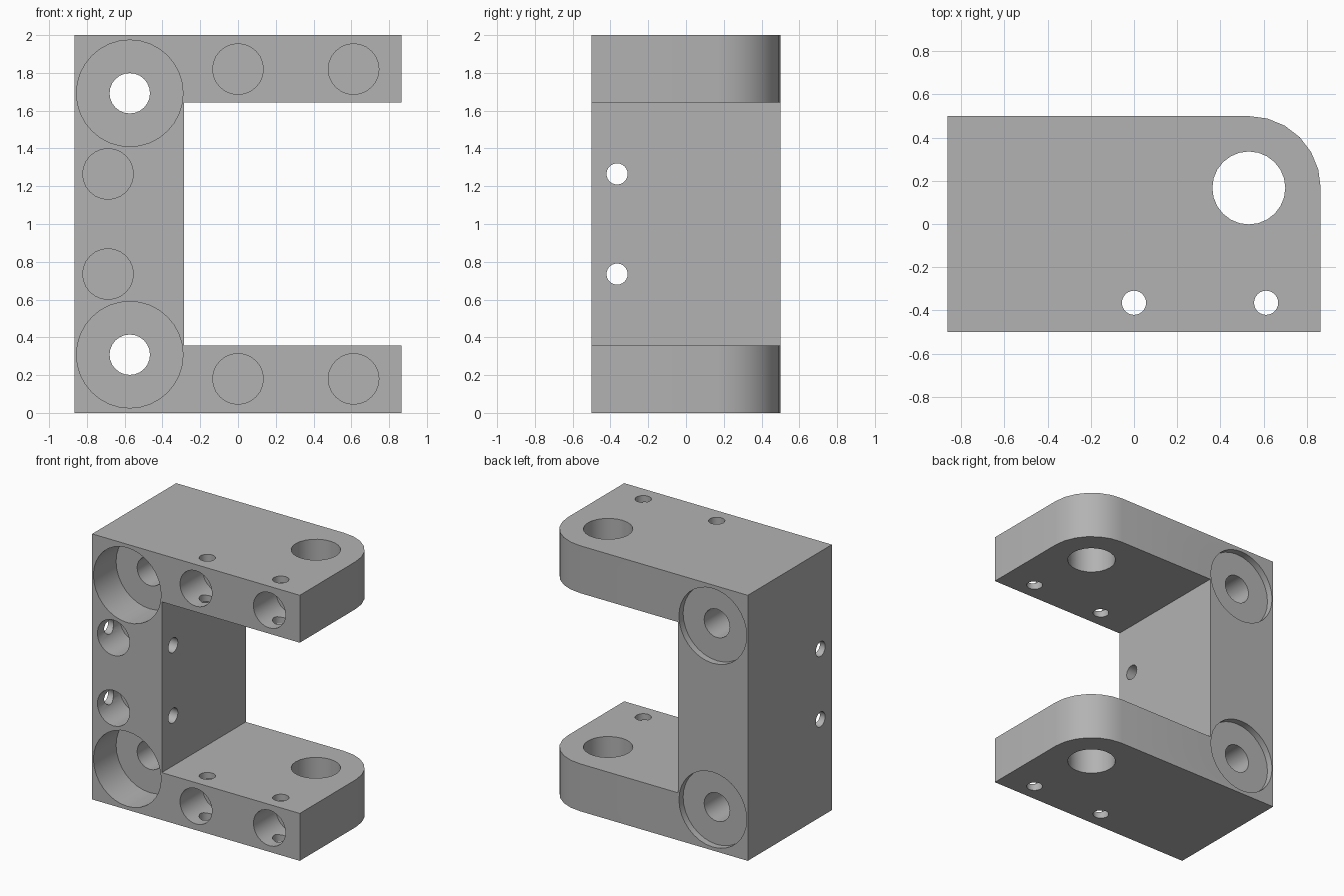
import bpy
import bmesh
from math import pi, sin, cos, radians
from mathutils import Matrix, Vector

cube = bpy.data.objects.get("Cube")
if cube:
    bpy.data.objects.remove(cube, do_unlink=True)

W, D, H = 0.865, 0.5, 2.0          # half width, half depth, height
COLUMN_X = -0.285                  # inner face of the upright
ARM = 0.357                        # arm thickness
R = 0.333                          # rounded arm corner

grey = bpy.data.materials.new("plain grey")
grey.use_nodes = True
colour = (0.45, 0.45, 0.45, 1)
grey.diffuse_color = colour
grey.node_tree.nodes["Principled BSDF"].inputs["Base Color"].default_value = colour


def new_object(name, bm):
    bmesh.ops.recalc_face_normals(bm, faces=bm.faces)
    mesh = bpy.data.meshes.new(name)
    bm.to_mesh(mesh)
    bm.free()
    mesh.materials.append(grey)
    obj = bpy.data.objects.new(name, mesh)
    bpy.context.collection.objects.link(obj)
    return obj


def prism(name, points, z0, z1):
    bm = bmesh.new()
    face = bm.faces.new([bm.verts.new((x, y, z0)) for x, y in points])
    top = bmesh.ops.extrude_face_region(bm, geom=[face])["geom"]
    verts = [v for v in top if isinstance(v, bmesh.types.BMVert)]
    bmesh.ops.translate(bm, verts=verts, vec=(0, 0, z1 - z0))
    return new_object(name, bm)


def cut(body, cutter):
    cutter.hide_render = True
    mod = body.modifiers.new("cut", 'BOOLEAN')
    mod.operation = 'DIFFERENCE'
    mod.solver = 'EXACT'
    mod.object = cutter
    bpy.context.view_layer.objects.active = body
    bpy.ops.object.modifier_apply(modifier=mod.name)
    bpy.data.objects.remove(cutter, do_unlink=True)


def drill(body, start, end, radius, sides=24):
    a, b = Vector(start), Vector(end)
    bm = bmesh.new()
    turn = (b - a).to_track_quat('Z', 'Y').to_matrix().to_4x4()
    bmesh.ops.create_cone(bm, cap_ends=True, segments=sides, radius1=radius,
                          radius2=radius, depth=(b - a).length,
                          matrix=Matrix.Translation((a + b) / 2) @ turn)
    cut(body, new_object("drill_cutter", bm))


# C-shaped block with one rounded vertical corner, then the gap between the arms
corner = [(W - R + R * cos(t), D - R + R * sin(t))
          for t in (pi / 2 * i / 6 for i in range(7))]
bracket = prism("mounting_bracket", [(-W, -D), (W, -D)] + corner + [(-W, D)], 0, H)
gap = [(COLUMN_X, -1), (1, -1), (1, 1), (COLUMN_X, 1)]
cut(bracket, prism("gap_cutter", gap, ARM, H - ARM))

# Large bolt seats: deep at the front, shallow at the back, with a through hole
BOLT_X, POCKET_Y, PIN_Y = -0.573, -D + 0.27, -0.365
for z in (0.308, H - 0.308):
    drill(bracket, (BOLT_X, -1, z), (BOLT_X, POCKET_Y, z), 0.282, 32)
    drill(bracket, (BOLT_X, D - 0.05, z), (BOLT_X, 1, z), 0.282, 32)
    drill(bracket, (BOLT_X, -1, z), (BOLT_X, 1, z), 0.107)

# Small front pockets in the arms and the upright
pockets = [(x, z) for x in (0, 0.612) for z in (0.18, H - 0.18)]
pockets += [(-0.688, z) for z in (0.735, H - 0.735)]
for x, z in pockets:
    drill(bracket, (x, -1, z), (x, POCKET_Y, z), 0.134)

# Pin holes crossing the pockets, and the shaft bore through both arms
for x in (0, 0.612):
    drill(bracket, (x, PIN_Y, -1), (x, PIN_Y, 3), 0.056)
for z in (0.735, H - 0.735):
    drill(bracket, (-1, PIN_Y, z), (0, PIN_Y, z), 0.056)
drill(bracket, (W - R, D - R, -1), (W - R, D - R, 3), 0.169)

bpy.ops.object.select_all(action='DESELECT')
bracket.select_set(True)
bpy.context.view_layer.objects.active = bracket
bpy.ops.object.shade_smooth_by_angle(angle=radians(30))
